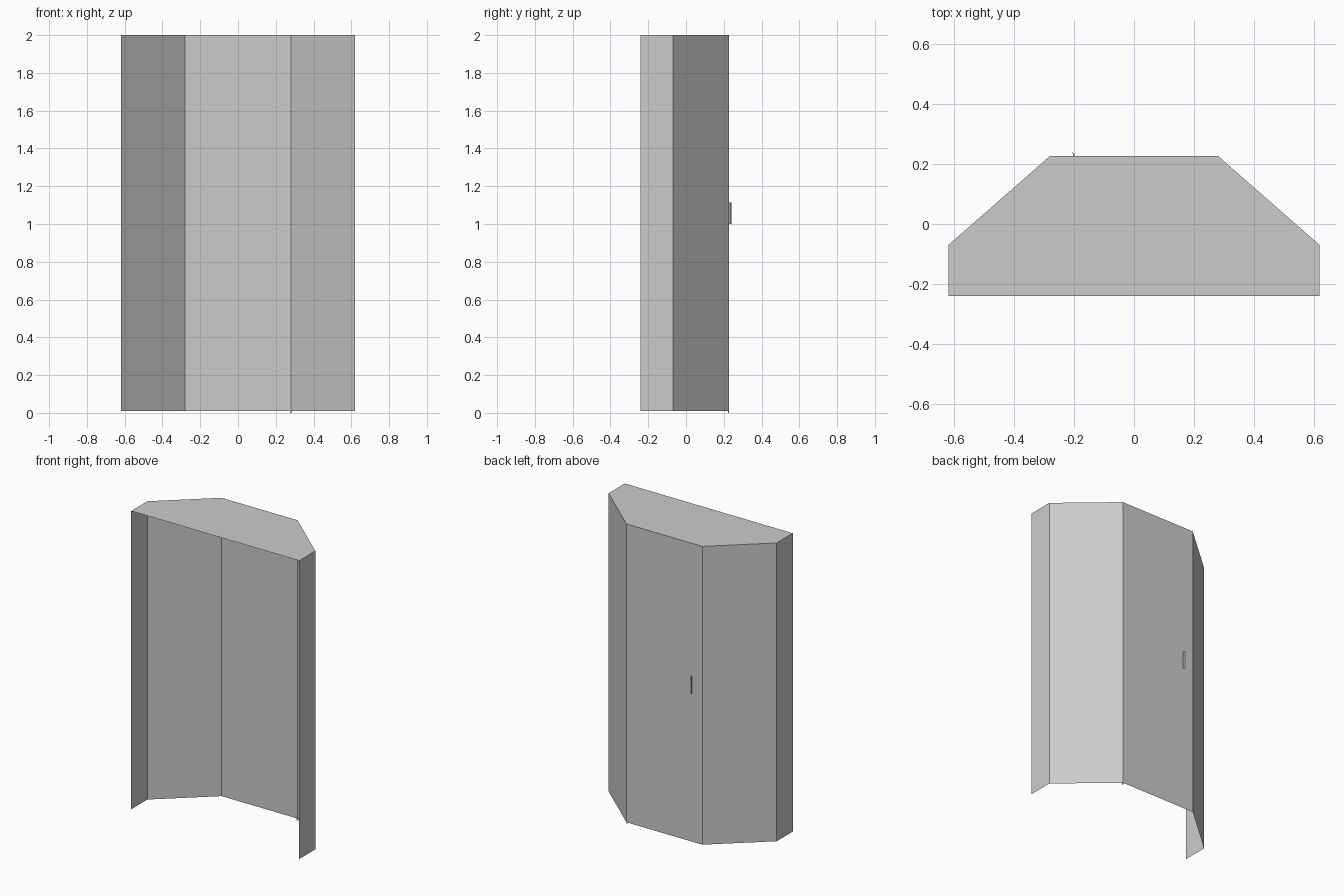
import bpy, bmesh

if "Cube" in bpy.data.objects:
    bpy.data.objects.remove(bpy.data.objects["Cube"])


def make_object(name, bm):
    bmesh.ops.recalc_face_normals(bm, faces=bm.faces)
    mesh = bpy.data.meshes.new(name)
    bm.to_mesh(mesh)
    bm.free()
    obj = bpy.data.objects.new(name, mesh)
    bpy.context.collection.objects.link(obj)
    return obj


def extrude_profile(name, profile, z0, z1, top=False, bottom=False, closed=False):
    """Raise a plan outline into upright walls, with optional caps."""
    bm = bmesh.new()
    low = [bm.verts.new((x, y, z0)) for x, y in profile]
    high = [bm.verts.new((x, y, z1)) for x, y in profile]
    n = len(profile)
    for i in range(n if closed else n - 1):
        j = (i + 1) % n
        bm.faces.new((low[i], low[j], high[j], high[i]))
    if top:
        bm.faces.new(high)
    if bottom:
        bm.faces.new(low[::-1])
    return make_object(name, bm)


# Canted sheet shell: open at the front and underneath, capped on top
right_half = [(0.28, 0.228), (0.62, -0.07), (0.62, -0.24)]
left_half = [(-x, y) for x, y in reversed(right_half)]
extrude_profile("cabinet_shell", left_half + right_half, 0.01, 2.0, top=True)

# Small hooked pull on the back panel
hook = [(-0.200, 0.227), (-0.199, 0.234), (-0.206, 0.240),
        (-0.207, 0.238), (-0.203, 0.233), (-0.204, 0.227)]
extrude_profile("door_pull", hook, 1.0, 1.115, top=True, bottom=True, closed=True)

# Tiny pivot pin below the rear right corner
pin = [(0.276, 0.222), (0.282, 0.222), (0.282, 0.227), (0.276, 0.227)]
extrude_profile("pivot_pin", pin, 0.0, 0.02, top=True, bottom=True, closed=True)
